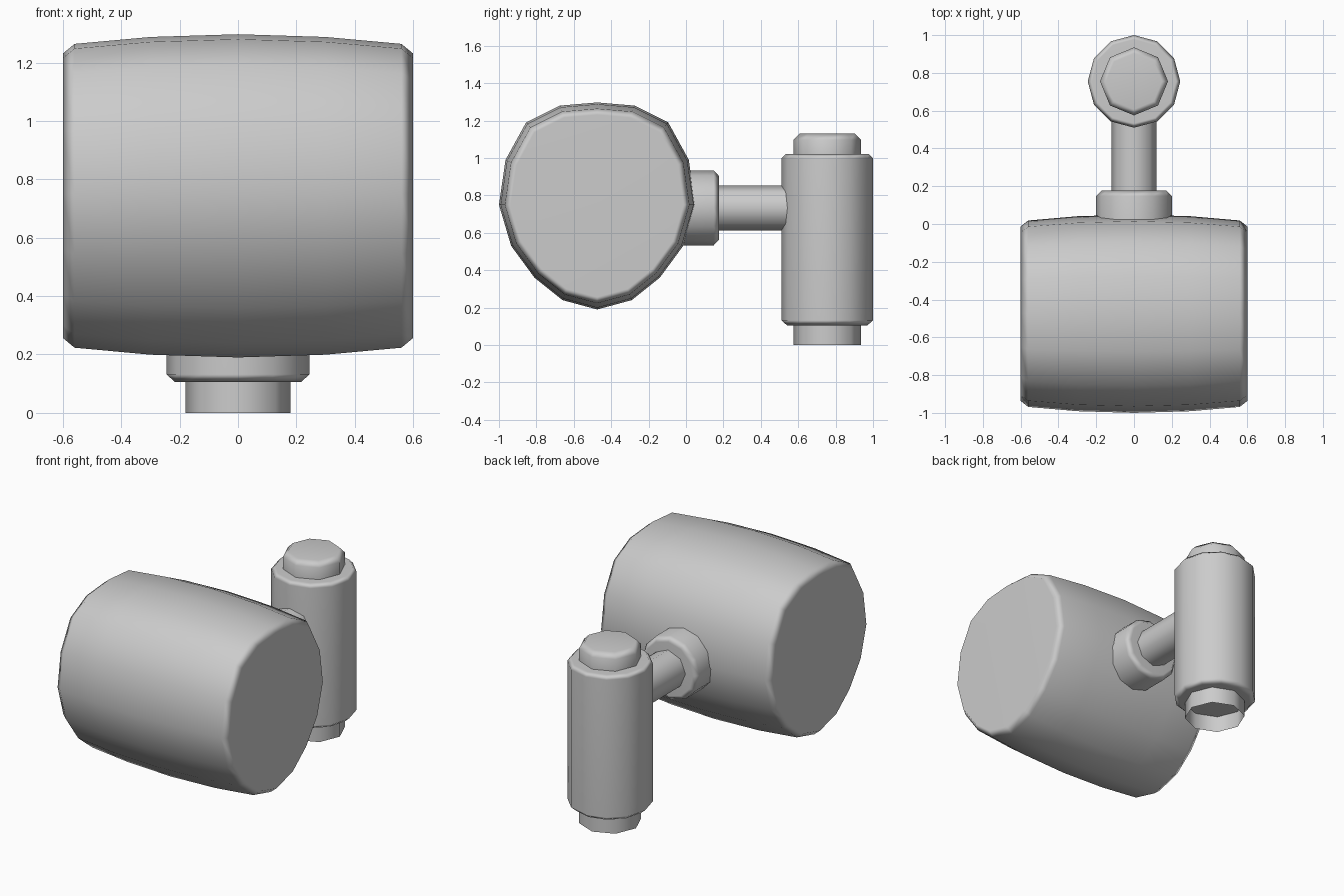
import bpy, math
from mathutils import Vector

cube = bpy.data.objects.get("Cube")
if cube:
    bpy.data.objects.remove(cube, do_unlink=True)

grey = bpy.data.materials.new("plain_grey")
grey.use_nodes = True
colour = (0.6, 0.6, 0.6, 1)
grey.diffuse_color = colour
grey.node_tree.nodes["Principled BSDF"].inputs["Base Color"].default_value = colour


def loft(name, rings, cap_start=True, cap_end=True):
    """Skin a list of equal-length rings and close the chosen ends."""
    n = len(rings[0])
    verts = [p for ring in rings for p in ring]
    faces = []
    for r in range(len(rings) - 1):
        for i in range(n):
            j = (i + 1) % n
            faces.append((r * n + i, r * n + j, (r + 1) * n + j, (r + 1) * n + i))
    if cap_start:
        faces.append(tuple(reversed(range(n))))
    if cap_end:
        faces.append(tuple(range(len(verts) - n, len(verts))))
    mesh = bpy.data.meshes.new(name)
    mesh.from_pydata(verts, [], faces)
    mesh.materials.append(grey)
    obj = bpy.data.objects.new(name, mesh)
    bpy.context.collection.objects.link(obj)
    bpy.ops.object.select_all(action="DESELECT")
    obj.select_set(True)
    bpy.context.view_layer.objects.active = obj
    bpy.ops.object.shade_smooth_by_angle(angle=math.radians(60))
    mod = obj.modifiers.new("weighted_normals", "WEIGHTED_NORMAL")
    mod.keep_sharp = True
    return obj


def turned(name, origin, u, v, sides, profile, **caps):
    """Lathe (radius, distance) pairs about the axis u x v."""
    origin, u, v = Vector(origin), Vector(u), Vector(v)
    axis = u.cross(v)
    angles = [math.tau * i / sides for i in range(sides)]
    rings = [[origin + axis * h + (u * math.cos(a) + v * math.sin(a)) * r
              for a in angles] for r, h in profile]
    return loft(name, rings, **caps)


# Lamp drum: egg-shaped section, mirrored about its middle, barrelled along x
mid_y, mid_z = -0.475, 0.745
half = [(0.2, 1.28), (0.38, 1.19), (0.49, 0.99), (0.525, 0.75),
        (0.46, 0.53), (0.335, 0.36), (0.185, 0.24)]
section = ([(0, 1.297)] + [(-y, z) for y, z in half]
           + [(0, 0.19)] + [(y, z) for y, z in reversed(half)])
stations = [(0.3, 0.983), (0.56, 0.94), (0.6, 0.88)]
stations = [(-x, s) for x, s in reversed(stations)] + [(0, 1)] + stations
loft("lamp_drum", [[(x, mid_y + y * s, mid_z + (z - mid_z) * s)
                    for y, z in section] for x, s in stations])

# Upright post with its button on top and open sleeve below
X, Y, Z = (1, 0, 0), (0, 1, 0), (0, 0, 1)
post = (0, 0.755, 0)
turned("upright_post", post, X, Y, 12,
       [(0.215, 0.105), (0.245, 0.132), (0.245, 0.998), (0.222, 1.022)])
turned("post_button", post, X, Y, 8,
       [(0.18, 1.01), (0.18, 1.097), (0.148, 1.13)], cap_start=False)
turned("post_sleeve", post, X, Y, 8, [(0.18, 0), (0.18, 0.12)],
       cap_start=False, cap_end=False)

# Horizontal arm and the collar joining it to the drum
joint = (0, 0, 0.733)
turned("arm", joint, Z, X, 8, [(0.12, 0.15), (0.12, 0.56)])
turned("arm_collar", joint, Z, X, 12,
       [(0.2, -0.06), (0.2, 0.148), (0.17, 0.177)])
